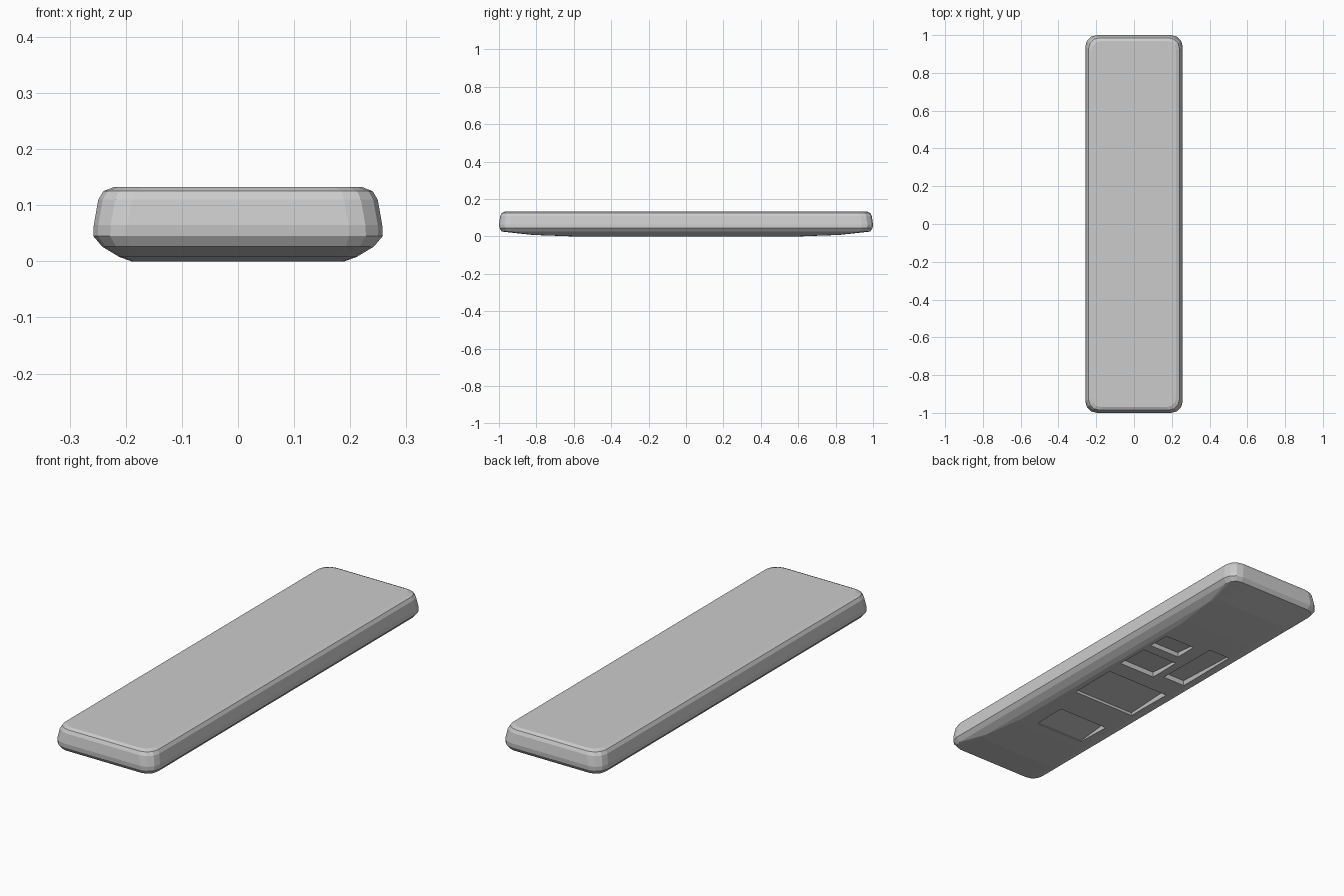
import bpy, bmesh, math

if "Cube" in bpy.data.objects:
    bpy.data.objects.remove(bpy.data.objects["Cube"])


def rounded_ring(bm, z, hx, hy, r, seg=3):
    """Rounded rectangle of vertices at height z."""
    ring = []
    for i, (sx, sy) in enumerate([(1, 1), (-1, 1), (-1, -1), (1, -1)]):
        for k in range(seg + 1):
            a = math.radians(90 * i + 90 * k / seg)
            ring.append(bm.verts.new((sx * (hx - r) + r * math.cos(a),
                                      sy * (hy - r) + r * math.sin(a), z)))
    return ring


def finish(bm, name):
    bmesh.ops.recalc_face_normals(bm, faces=bm.faces)
    mesh = bpy.data.meshes.new(name)
    bm.to_mesh(mesh)
    bm.free()
    obj = bpy.data.objects.new(name, mesh)
    bpy.context.collection.objects.link(obj)
    return obj


# Slab body: stacked rounded outlines (height, half width, half length, radius)
levels = [
    (0.000, 0.190, 0.60, 0.04),
    (0.008, 0.212, 0.82, 0.04),
    (0.026, 0.242, 0.985, 0.05),
    (0.045, 0.258, 0.998, 0.06),
    (0.065, 0.257, 1.000, 0.06),
    (0.110, 0.249, 0.993, 0.06),
    (0.125, 0.240, 0.985, 0.055),
    (0.132, 0.222, 0.970, 0.05),
]
bm = bmesh.new()
rings = [rounded_ring(bm, *lv) for lv in levels]
for lo, hi in zip(rings, rings[1:]):
    n = len(lo)
    for i in range(n):
        j = (i + 1) % n
        bm.faces.new((lo[i], lo[j], hi[j], hi[i]))
bm.faces.new(rings[0])
bm.faces.new(rings[-1])
slab = finish(bm, "slab_body")


def recess(x0, x1, y0, y1, depth_front, depth_back):
    """Shallow pocket with tapered walls and a sloping floor, cut from below."""
    bm = bmesh.new()
    t = 0.015
    low = [bm.verts.new((x, y, -0.03)) for x, y in
           [(x0, y0), (x1, y0), (x1, y1), (x0, y1)]]
    top = [bm.verts.new(p) for p in
           [(x0 + t, y0 + t, depth_front), (x1 - t, y0 + t, depth_front),
            (x1 - t, y1 - t, depth_back), (x0 + t, y1 - t, depth_back)]]
    for i in range(4):
        j = (i + 1) % 4
        bm.faces.new((low[i], low[j], top[j], top[i]))
    bm.faces.new(low)
    bm.faces.new(top)
    cutter = finish(bm, "recess_cutter")
    cutter.hide_render = True
    mod = slab.modifiers.new("recess", 'BOOLEAN')
    mod.operation = 'DIFFERENCE'
    mod.solver = 'EXACT'
    mod.object = cutter
    bpy.context.view_layer.objects.active = slab
    bpy.ops.object.modifier_apply(modifier=mod.name)
    bpy.data.objects.remove(cutter)


# Irregular pockets in the underside
for args in [(0.00, 0.18, 0.31, 0.44, 0.018, 0.010),
             (-0.03, 0.18, 0.10, 0.28, 0.020, 0.010),
             (-0.185, -0.05, 0.13, 0.47, 0.020, 0.008),
             (-0.18, 0.17, -0.23, 0.03, 0.010, 0.022),
             (-0.16, 0.12, -0.56, -0.37, 0.003, 0.020)]:
    recess(*args)
